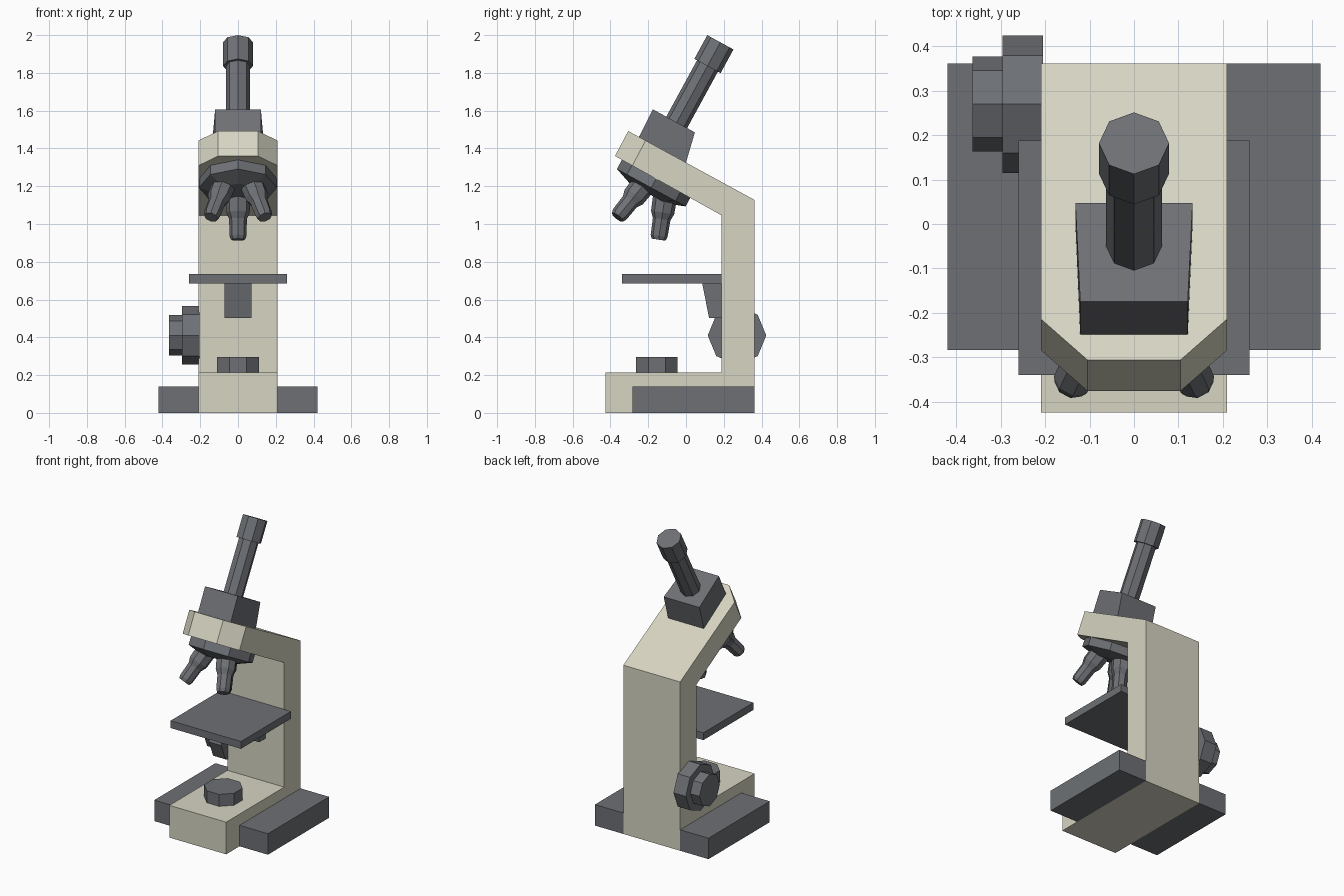
import bpy, bmesh, math
from mathutils import Vector

if "Cube" in bpy.data.objects:
    bpy.data.objects.remove(bpy.data.objects["Cube"])

TILT = math.radians(28.6)
UP = Vector((0, math.sin(TILT), math.cos(TILT)))       # normal of the sloped arm
FWD = Vector((0, -math.cos(TILT), math.sin(TILT)))     # along the arm to its tip


def material(name, rgb):
    m = bpy.data.materials.new(name)
    m.diffuse_color = (*rgb, 1)
    m.use_nodes = True
    m.node_tree.nodes["Principled BSDF"].inputs["Base Color"].default_value = m.diffuse_color
    return m


CREAM = material("cream enamel", (0.68, 0.66, 0.54))
GREY = material("dark grey", (0.155, 0.163, 0.178))


def finish(name, bm, mat):
    bmesh.ops.recalc_face_normals(bm, faces=bm.faces)
    me = bpy.data.meshes.new(name)
    bm.to_mesh(me)
    bm.free()
    me.materials.append(mat)
    ob = bpy.data.objects.new(name, me)
    bpy.context.collection.objects.link(ob)
    return ob


def skin(bm, rings):
    """Join equal-sized rings of points and cap both ends."""
    loops = [[bm.verts.new(p) for p in ring] for ring in rings]
    n = len(loops[0])
    for a, b in zip(loops, loops[1:]):
        for i in range(n):
            j = (i + 1) % n
            bm.faces.new((a[i], a[j], b[j], b[i]))
    bm.faces.new(loops[0][::-1])
    bm.faces.new(loops[-1])
    return loops


def prism(name, profile, half_width, mat):
    """Extrude a y-z profile across x."""
    bm = bmesh.new()
    skin(bm, [[(x, y, z) for y, z in profile] for x in (-half_width, half_width)])
    return finish(name, bm, mat)


def box(name, x0, x1, y0, y1, z0, z1, mat):
    bm = bmesh.new()
    skin(bm, [[(x0, y0, z), (x1, y0, z), (x1, y1, z), (x0, y1, z)] for z in (z0, z1)])
    return finish(name, bm, mat)


def turned(name, start, axis, rings, mat=GREY, phase=0.0, sides=8):
    """Low-poly turned part; rings are (distance along axis, radius)."""
    d = Vector(axis).normalized()
    ref = Vector((0, 0, 1)) if abs(d.x) > 0.9 else Vector((1, 0, 0))
    e1 = (ref - d * ref.dot(d)).normalized()
    e2 = d.cross(e1)
    angles = [phase + math.tau * i / sides for i in range(sides)]
    bm = bmesh.new()
    skin(bm, [[Vector(start) + d * t + (e1 * math.cos(a) + e2 * math.sin(a)) * r
               for a in angles] for t, r in rings])
    return finish(name, bm, mat)


# Body: foot, column and sloped arm in one profile, arm tip corners cut off
profile = [(-0.425, 0), (0.362, 0), (0.362, 1.128), (-0.306, 1.492),
           (-0.376, 1.36), (0.188, 1.046), (0.188, 0.215), (-0.425, 0.215)]
bm = bmesh.new()
loops = skin(bm, [[(x, y, z) for y, z in profile] for x in (-0.21, 0.21)])
tip_edges = [bm.edges.get((lp[3], lp[4])) for lp in loops]
bmesh.ops.bevel(bm, geom=tip_edges, offset=0.105, offset_type='OFFSET',
                segments=1, affect='EDGES')
finish("body_frame", bm, CREAM)

# Dark feet on both sides
box("left_foot", -0.42, -0.21, -0.284, 0.362, 0, 0.14, GREY)
box("right_foot", 0.21, 0.42, -0.284, 0.362, 0, 0.14, GREY)

# Stage and its bracket
box("stage", -0.26, 0.26, -0.34, 0.188, 0.686, 0.735, GREY)
prism("stage_bracket", [(0.085, 0.69), (0.2, 0.69), (0.2, 0.503), (0.122, 0.503)],
      0.071, GREY)

# Light source on the foot
turned("illuminator", (0, -0.154, 0.21), (0, 0, 1), [(0, 0.119), (0.085, 0.119)],
       phase=math.pi / 8)

# Focus knobs on the left side
turned("coarse_focus_knob", (-0.205, 0.27, 0.41), (-1, 0, 0), [(0, 0.155), (0.091, 0.155)])
turned("fine_focus_knob", (-0.29, 0.27, 0.41), (-1, 0, 0), [(0, 0.107), (0.074, 0.107)])

# Prism housing, slightly wider at the back
bm = bmesh.new()
skin(bm, [[(-w, *p) for p in pts] + [(w, *p) for p in pts[::-1]]
          for w, pts in ((0.121, [(-0.26, 1.44), (-0.175, 1.607)]),
                         (0.132, [(-0.003, 1.315), (0.047, 1.485)]))])
finish("prism_housing", bm, GREY)

# Eyepiece tube and eyepiece
top = Vector((0, 0.182, 1.962))
turned("eyepiece_tube", top - UP * 0.5, UP, [(0, 0.063), (0.4, 0.063)])
turned("eyepiece", top - UP * 0.143, UP, [(0, 0.079), (0.143, 0.079)])

# Revolving nosepiece under the arm
nose = Vector((0, -0.16, 1.236))
turned("nosepiece", nose + UP * 0.01, -UP, [(0, 0.207), (0.06, 0.207), (0.095, 0.11)])

# Three splayed objectives
hub = nose - UP * 0.085
SPLAY = math.radians(20)
for label, az in (("rear", 180), ("left", -60), ("right", 60)):
    a = math.radians(az)
    out = FWD * math.cos(a) + Vector((1, 0, 0)) * math.sin(a)
    axis = -UP * math.cos(SPLAY) + out * math.sin(SPLAY)
    turned(label + "_objective", hub + out * 0.097, axis,
           [(-0.03, 0.064), (0.055, 0.062), (0.09, 0.047), (0.18, 0.045), (0.2, 0.037)])
